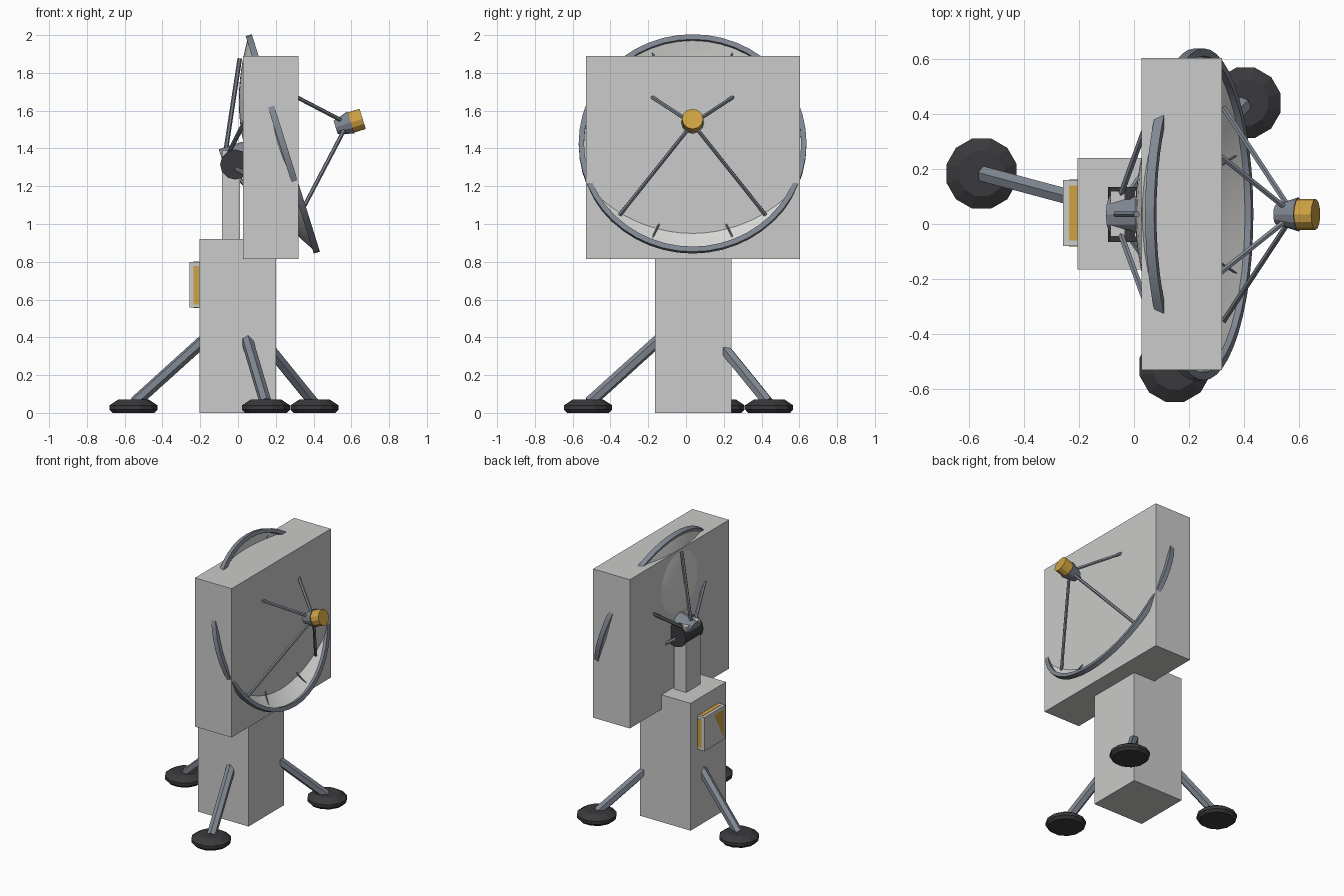
import bpy, bmesh, math
from mathutils import Vector, Matrix

cube = bpy.data.objects.get("Cube")
if cube:
    bpy.data.objects.remove(cube, do_unlink=True)


def material(name, r, g, b):
    m = bpy.data.materials.new(name)
    m.use_nodes = True
    m.diffuse_color = (r, g, b, 1)
    m.node_tree.nodes["Principled BSDF"].inputs["Base Color"].default_value = (r, g, b, 1)
    return m


CASING = material("casing grey", .59, .60, .585)
WHITE = material("dish white", .72, .73, .71)
STEEL = material("steel blue grey", .22, .245, .29)
DARK = material("dark rubber", .042, .042, .046)
AMBER = material("amber", .62, .36, .055)


def finish(name, bm, mat, smooth=False):
    bmesh.ops.recalc_face_normals(bm, faces=bm.faces)
    mesh = bpy.data.meshes.new(name)
    bm.to_mesh(mesh)
    bm.free()
    mesh.materials.append(mat)
    ob = bpy.data.objects.new(name, mesh)
    bpy.context.collection.objects.link(ob)
    if smooth:
        bpy.ops.object.select_all(action='DESELECT')
        ob.select_set(True)
        bpy.context.view_layer.objects.active = ob
        bpy.ops.object.shade_smooth_by_angle(angle=math.radians(35))
    return ob


def box(name, low, high, mat):
    low, high = Vector(low), Vector(high)
    bm = bmesh.new()
    bmesh.ops.create_cube(bm, size=1, matrix=Matrix.Translation((low + high) / 2)
                          @ Matrix.Diagonal((*(high - low), 1)))
    return finish(name, bm, mat)


def rod(name, a, b, r1, mat, r2=None, sides=6):
    a, b = Vector(a), Vector(b)
    turn = (b - a).to_track_quat('Z', 'Y').to_matrix().to_4x4()
    bm = bmesh.new()
    bmesh.ops.create_cone(bm, cap_ends=True, segments=sides, radius1=r1,
                          radius2=r1 if r2 is None else r2, depth=(b - a).length,
                          matrix=Matrix.Translation((a + b) / 2) @ turn)
    return finish(name, bm, mat)


def lathe(name, profile, matrix, mat, sides, smooth=False):
    # Spin a closed (radius, height) outline around the local z axis
    bm = bmesh.new()
    points = [bm.verts.new((r, 0, h)) for r, h in profile]
    edges = [bm.edges.new((points[i], points[(i + 1) % len(points)]))
             for i in range(len(points))]
    bmesh.ops.spin(bm, geom=points + edges, cent=(0, 0, 0), axis=(0, 0, 1),
                   angle=math.tau, steps=sides)
    bmesh.ops.remove_doubles(bm, verts=bm.verts, dist=.0005)
    bm.transform(matrix)
    return finish(name, bm, mat, smooth)


# Housings
MID = .035
box("pedestal_housing", (-.205, -.165, 0), (.2, .24, .92), CASING)
box("dish_housing", (.027, -.53, .815), (.32, .603, 1.89), CASING)
box("neck_post", (-.085, -.045, .9), (.01, .12, 1.39), CASING)

# Control cabinet with amber panels
box("control_cabinet", (-.258, -.08, .557), (-.2, .16, .8), CASING)
for side, y in (("right", -.08), ("left", .16)):
    box(f"cabinet_{side}_panel", (-.236, y - .002, .575), (-.206, y + .002, .777), AMBER)
for side, z in (("lower", .557), ("upper", .8)):
    box(f"cabinet_{side}_panel", (-.236, -.06, z - .002), (-.206, .14, z + .002), AMBER)
bm = bmesh.new()
corners = [bm.verts.new((-.26, y, z)) for y, z in ((.05, .777), (-.06, .777), (-.06, .575))]
bm.faces.new(corners)
finish("cabinet_back_panel", bm, AMBER)

# Legs and feet
foot = [(0, 0), (.115, 0), (.132, .018), (.132, .04), (.085, .07), (0, .07)]
for i in range(3):
    a = math.radians(45 + 120 * i)
    out = Vector((math.cos(a), math.sin(a), 0))
    centre = Vector((0, MID, 0))
    lathe(f"foot_{i + 1}", foot,
          Matrix.Translation(centre + out * .573) @ Matrix.Rotation(a, 4, 'Z'), DARK, 12)
    rod(f"leg_{i + 1}", centre + out * .565 + Vector((0, 0, .055)),
        centre + out * .175 + Vector((0, 0, .395)), .032, STEEL)

# Dish frame: local z is the pointing axis, local x points up the rim
TILT = math.radians(17.4)
AXIS = Vector((math.cos(TILT), 0, math.sin(TILT)))
UP = Vector((-math.sin(TILT), 0, math.cos(TILT)))
SIDE = AXIS.cross(UP)
CENTRE = Vector((.24, MID, 1.425))
FRAME = Matrix((UP, SIDE, AXIS)).transposed().to_4x4()
FRAME.translation = CENTRE
R, DEPTH = .59, .19


def at(radius, degrees, height):
    a = math.radians(degrees)
    return FRAME @ Vector((radius * math.cos(a), radius * math.sin(a), height))


# Reflector shell and rim
radii = [R * i / 10 for i in range(11)]
bowl = [(r, DEPTH * ((r / R) ** 2 - 1)) for r in radii]
shell = bowl + [(r, h - .012) for r, h in reversed(bowl)]
lathe("reflector", shell, FRAME, WHITE, 48, smooth=True)
lathe("reflector_rim", [(.575, -.02), (.603, -.02), (.603, .014), (.575, .014)],
      FRAME, STEEL, 48, smooth=True)

# Ribs across the bowl
for i in range(8):
    a = 22.5 + 45 * i
    rod(f"bowl_rib_{i + 1}", at(.08, a, -.18), at(.565, a, -.022), .005, STEEL)

# Back hub, tilt drum and back braces
rod("back_hub", at(0, 0, -.335), at(0, 0, -DEPTH), .075, STEEL, sides=12)
rod("tilt_drum", (-.015, MID - .1, 1.315), (-.015, MID + .1, 1.315), .08, DARK, sides=12)
for i in range(6):
    rod(f"back_brace_{i + 1}", at(.04, 60 * i, -.31), at(.5, 60 * i, -.085), .012, STEEL)

# Feed horn on four struts
for i in range(4):
    a = 45 + 90 * i
    rod(f"feed_strut_{i + 1}", at(.03, a, .335), at(.545, a, -.03), .011, STEEL)
rod("feed_horn", at(0, 0, .29), at(0, 0, .375), .036, STEEL, .062, sides=12)
rod("feed_cap", at(0, 0, .37), at(0, 0, .44), .056, AMBER, sides=12)
